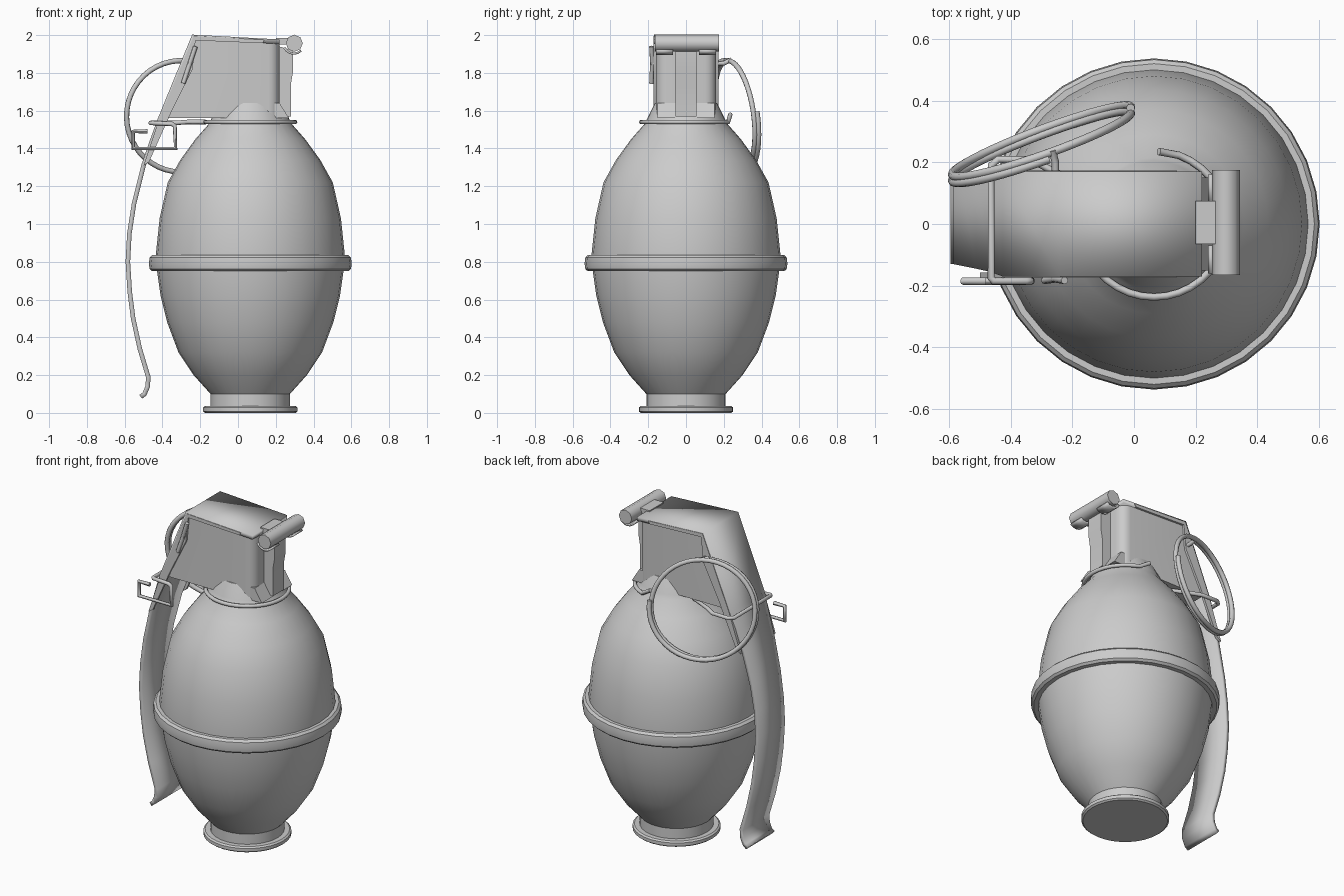
import bpy, bmesh
from math import sin, cos, pi, radians

if "Cube" in bpy.data.objects:
    bpy.data.objects.remove(bpy.data.objects["Cube"], do_unlink=True)

GREY = (0.6, 0.6, 0.6, 1)
metal = bpy.data.materials.new("grey metal")
metal.use_nodes = True
metal.diffuse_color = GREY
metal.node_tree.nodes["Principled BSDF"].inputs["Base Color"].default_value = GREY
AXIS_X = 0.065


def finish(ob, angle=35):
    """Give an object its material and shading."""
    ob.data.materials.clear()
    ob.data.materials.append(metal)
    bpy.ops.object.select_all(action='DESELECT')
    ob.select_set(True)
    bpy.context.view_layer.objects.active = ob
    bpy.ops.object.shade_smooth_by_angle(angle=radians(angle))
    return ob


def add_mesh(name, bm):
    bmesh.ops.recalc_face_normals(bm, faces=bm.faces)
    mesh = bpy.data.meshes.new(name)
    bm.to_mesh(mesh)
    bm.free()
    ob = bpy.data.objects.new(name, mesh)
    bpy.context.collection.objects.link(ob)
    return ob


def lathe(name, profile, closed=False, steps=32):
    """Spin a (radius, z) profile around the body axis."""
    bm = bmesh.new()
    vs = [bm.verts.new((AXIS_X + r, 0, z)) for r, z in profile]
    edges = [bm.edges.new(p) for p in zip(vs, vs[1:])]
    if closed:
        edges.append(bm.edges.new((vs[-1], vs[0])))
    bmesh.ops.spin(bm, geom=vs + edges, cent=(AXIS_X, 0, 0), axis=(0, 0, 1),
                   angle=2 * pi, steps=steps)
    bmesh.ops.remove_doubles(bm, verts=bm.verts, dist=0.0005)
    return finish(add_mesh(name, bm))


def prism(name, outline, y0, y1, round_back=0):
    """Extrude an (x, z) outline along y, optionally rounding its back uprights."""
    bm = bmesh.new()
    face = bm.faces.new([bm.verts.new((x, y0, z)) for x, z in outline])
    out = bmesh.ops.extrude_face_region(bm, geom=[face])
    for v in out["geom"]:
        if isinstance(v, bmesh.types.BMVert):
            v.co.y = y1
    if round_back:
        back = max(x for x, z in outline) - 0.01
        edges = [e for e in bm.edges if all(v.co.x > back for v in e.verts)
                 and abs(e.verts[0].co.z - e.verts[1].co.z) > 0.2]
        bmesh.ops.bevel(bm, geom=edges, offset=round_back, segments=5,
                        profile=0.5, affect='EDGES')
    return finish(add_mesh(name, bm))


def strip(name, path, thick, y_mid=0):
    """Bent sheet following (x, z, half width) points."""
    bm = bmesh.new()
    rows = [[bm.verts.new((x, y_mid + s * w, z)) for s in (-1, 1)] for x, z, w in path]
    for a, b in zip(rows, rows[1:]):
        bm.faces.new((a[0], b[0], b[1], a[1]))
    ob = add_mesh(name, bm)
    mod = ob.modifiers.new("sheet", 'SOLIDIFY')
    mod.thickness = thick
    mod.offset = 0
    mod.use_even_offset = True
    return finish(ob, 25)


def wire(name, points, radius):
    """Round wire along a polyline."""
    data = bpy.data.curves.new(name + "_path", 'CURVE')
    data.dimensions = '3D'
    data.bevel_depth = radius
    data.bevel_resolution = 2
    data.use_fill_caps = True
    sp = data.splines.new('POLY')
    sp.points.add(len(points) - 1)
    for p, co in zip(sp.points, points):
        p.co = (*co, 1)
    tmp = bpy.data.objects.new(name + "_path", data)
    bpy.context.collection.objects.link(tmp)
    bpy.context.view_layer.update()
    mesh = bpy.data.meshes.new_from_object(tmp.evaluated_get(bpy.context.evaluated_depsgraph_get()))
    bpy.data.objects.remove(tmp, do_unlink=True)
    ob = bpy.data.objects.new(name, mesh)
    bpy.context.collection.objects.link(ob)
    return finish(ob, 50)


# Egg-shaped body with neck cone, base foot and middle band
lathe("body", [(0, 0.03), (0.21, 0.03), (0.21, 0.1), (0.3, 0.2), (0.38, 0.32), (0.44, 0.48),
               (0.475, 0.62), (0.495, 0.76), (0.5, 0.84), (0.48, 1.03), (0.437, 1.22),
               (0.37, 1.34), (0.29, 1.45), (0.215, 1.535), (0.205, 1.56), (0.165, 1.64), (0, 1.66)])
lathe("base_foot", [(0, 0), (0.24, 0), (0.25, 0.008), (0.25, 0.028), (0.24, 0.036), (0, 0.036)])
lathe("middle_band", [(0.48, 0.75), (0.52, 0.75), (0.533, 0.762), (0.537, 0.79),
                      (0.533, 0.822), (0.52, 0.835), (0.48, 0.835)], closed=True)

# Fuze housing with its back rib
prism("fuze_housing", [(-0.23, 1.98), (0.22, 1.965), (0.22, 1.56), (-0.37, 1.56)],
      -0.16, 0.16, round_back=0.06)
prism("back_rib", [(0.18, 1.57), (0.28, 1.57), (0.28, 1.74), (0.29, 1.8), (0.29, 1.92), (0.18, 1.95)],
      -0.055, 0.055)
for name, side in (("front_flange", -1), ("back_flange", 1)):
    prism(name, [(0.15, 1.56), (0.27, 1.56), (0.22, 1.64), (0.15, 1.64)], side * 0.05, side * 0.15)

# Lever: top plate, slope, long curved arm and curled tip
strip("lever", [(0.22, 1.965, 0.17), (-0.235, 1.99, 0.17), (-0.415, 1.55, 0.17), (-0.455, 1.44, 0.155),
                (-0.5, 1.31, 0.145), (-0.55, 1.11, 0.135), (-0.575, 0.95, 0.13), (-0.583, 0.8, 0.13),
                (-0.573, 0.64, 0.13), (-0.555, 0.5, 0.13), (-0.52, 0.34, 0.13), (-0.475, 0.19, 0.13),
                (-0.478, 0.14, 0.13), (-0.495, 0.1, 0.13), (-0.515, 0.085, 0.13)], 0.024)
SKIRT = [(0.14, 1.975), (-0.235, 1.995), (-0.42, 1.55), (-0.5, 1.31), (-0.47, 1.33),
         (-0.35, 1.6), (-0.24, 1.82), (-0.225, 1.972), (0.13, 1.957)]
for name, side in (("front_skirt", -1), ("back_skirt", 1)):
    prism(name, SKIRT, side * 0.157, side * 0.173)

# Hinge pin with the tab and hooks that hold it
wire("hinge_pin", [(0.298, -0.165, 1.957), (0.298, 0.175, 1.957)], 0.045)
prism("hinge_tab", [(0.2, 1.95), (0.265, 1.95), (0.265, 1.985), (0.2, 1.985)], -0.065, 0.075)
for name, side in (("front_hook", -1), ("back_hook", 1)):
    arc = [radians(205 + 22 * i) for i in range(6)]
    strip(name, [(0.295 + 0.055 * cos(a), 1.957 + 0.055 * sin(a), 0.045) for a in arc],
          0.012, side * 0.115)

# Safety pin through the housing, with its splayed leg and eye
wire("safety_pin", [(-0.255, -0.185, 1.85), (-0.255, 0.2, 1.85), (-0.265, 0.24, 1.87)], 0.012)
for name, dx in (("split_leg_upper", 0.03), ("split_leg_lower", -0.035)):
    wire(name, [(-0.255, -0.178, 1.85), (-0.255 + dx, -0.183, 1.85 + 3 * dx)], 0.012)

# Pull ring: a tilted coil of nearly two turns
coil = []
for i in range(81):
    a = radians(85 + i * 8)
    x, z = 0.29 * cos(a), 0.295 * sin(a)
    coil.append((-0.3 + x, 0.24 + 0.36 * x - 0.13 * z + 0.035 * i / 80, 1.57 + z))
wire("pull_ring", coil, 0.014)

# Collar wire around the neck, running into the clip over the lever
collar = [(AXIS_X + 0.237 * cos(a), 0.237 * sin(a), 1.54)
          for a in (radians(150 + 10 * i) for i in range(29))]
clip = [(-0.33, -0.185, 1.4), (-0.335, -0.185, 1.52), (-0.35, -0.185, 1.53), (-0.455, -0.185, 1.535),
        (-0.463, -0.175, 1.535), (-0.463, 0.19, 1.535), (-0.44, 0.21, 1.535), (-0.33, 0.208, 1.535),
        (-0.27, 0.175, 1.54)]
hook = [(-0.48, -0.185, 1.49), (-0.555, -0.185, 1.49), (-0.555, -0.185, 1.4)]
wire("collar_and_clip_wire", hook + clip + collar + [(0.08, 0.235, 1.58)], 0.012)
